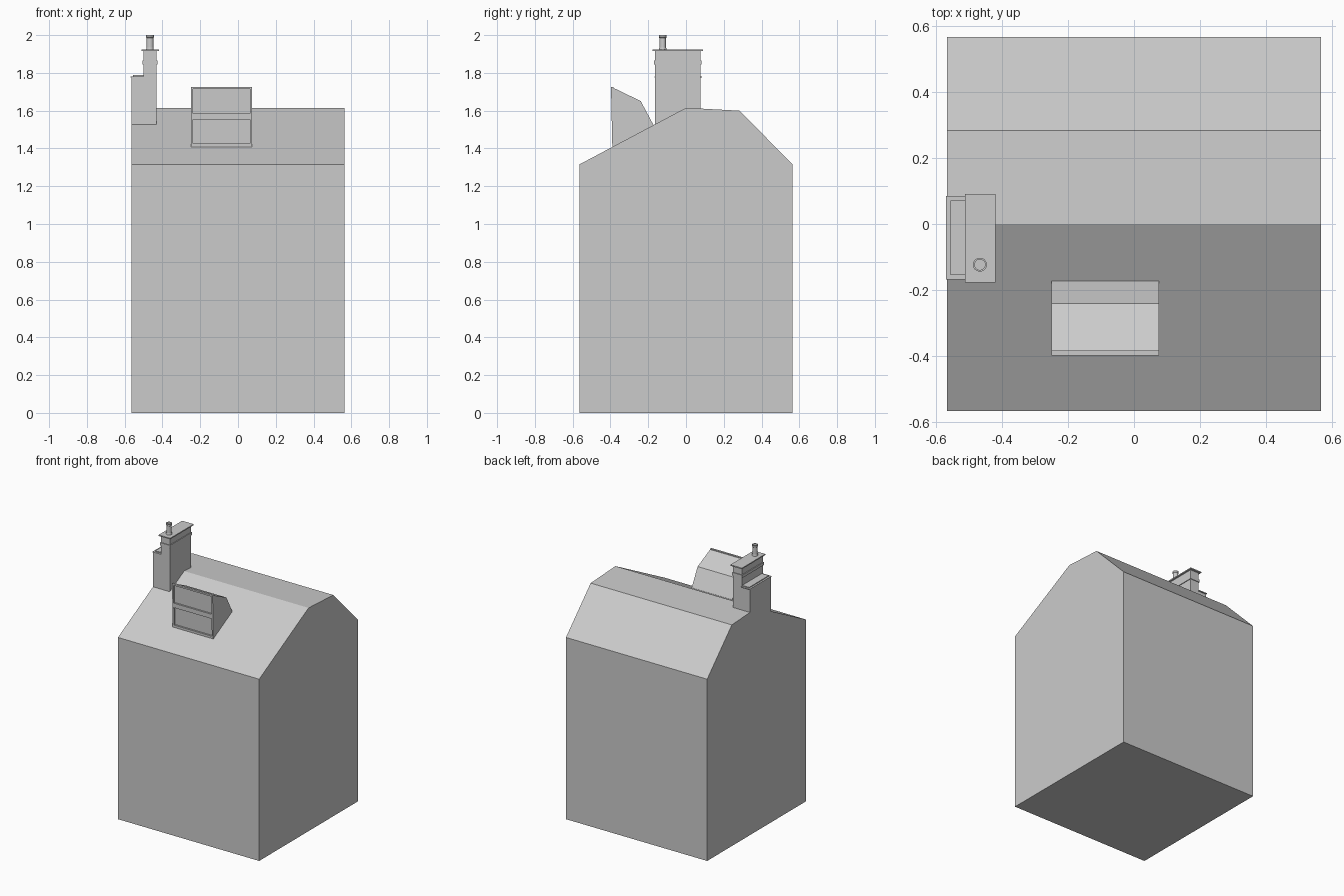
import bpy, bmesh, math

if "Cube" in bpy.data.objects:
    bpy.data.objects.remove(bpy.data.objects["Cube"])


def finish(name, bm):
    bmesh.ops.recalc_face_normals(bm, faces=bm.faces)
    me = bpy.data.meshes.new(name)
    bm.to_mesh(me)
    bm.free()
    ob = bpy.data.objects.new(name, me)
    bpy.context.collection.objects.link(ob)
    return ob


def prism(name, profile, x0, x1, skip=()):
    """Extrude a (y, z) profile along x; profile edges in skip stay open."""
    bm = bmesh.new()
    a = [bm.verts.new((x0, y, z)) for y, z in profile]
    b = [bm.verts.new((x1, y, z)) for y, z in profile]
    bm.faces.new(a)
    bm.faces.new(b[::-1])
    n = len(profile)
    for i in range(n):
        j = (i + 1) % n
        if i not in skip:
            bm.faces.new((a[i], b[i], b[j], a[j]))
    return finish(name, bm)


def box(name, x0, x1, y0, y1, z0, z1):
    return prism(name, [(y0, z0), (y1, z0), (y1, z1), (y0, z1)], x0, x1)


def roof_z(y):
    return 1.615 + 0.531 * y if y < 0 else 1.615 - 0.054 * y


# House body with asymmetric roof
H = 0.565
prism("house_body", [(-H, 0), (H, 0), (H, 1.315), (0.283, 1.6),
                     (0, 1.615), (-H, 1.315)], -H, H)

# Dormer, with a slightly leaning front
DX0, DX1 = -0.25, 0.075


def front_y(z):
    return -0.39 - 0.022 * (z - 1.405)


def bar(name, x0, x1, z0, z1, depth=0.014, out=0.0):
    f0, f1 = front_y(z0) - out, front_y(z1) - out
    prism(name, [(f0, z0), (f0 + depth, z0), (f1 + depth, z1), (f1, z1)], x0, x1)


g = 0.012
prism("dormer_body", [(front_y(1.405) + g, roof_z(-0.378)), (-0.172, roof_z(-0.172)),
                      (-0.24, 1.651), (front_y(1.72) + g, 1.721)], DX0, DX1, skip=(0,))

# Window frame around two recessed panes
for side, x in (("left", DX0), ("right", DX1 - 0.011)):
    bar("dormer_frame_" + side, x, x + 0.011, 1.405, 1.726)
bar("dormer_frame_top", DX0 + 0.011, DX1 - 0.011, 1.714, 1.726)
bar("dormer_frame_middle", DX0 + 0.011, DX1 - 0.011, 1.552, 1.585)
bar("dormer_sill", DX0 + 0.011, DX1 - 0.011, 1.405, 1.425)

# Chimney base, following the roof line
CY0, CY1 = -0.164, 0.076
prism("chimney_base", [(CY0, roof_z(CY0)), (0, 1.615), (CY1, roof_z(CY1)),
                       (CY1, 1.78), (CY0, 1.78)], -H, -0.431, skip=(0, 1))
# Shoulder ledge beside the stack
box("chimney_ledge", -0.568, -0.5, CY0 - 0.004, CY1 + 0.008, 1.776, 1.782)
box("chimney_ledge_top", -0.555, -0.5, CY0 + 0.01, CY1 - 0.005, 1.782, 1.788)
# Upper stack, band and cap
box("chimney_stack", -0.5, -0.431, CY0, CY1, 1.78, 1.916)
box("chimney_band", -0.506, -0.426, CY0 - 0.005, CY1 + 0.005, 1.845, 1.866)
box("chimney_cap", -0.511, -0.419, CY0 - 0.013, CY1 + 0.015, 1.915, 1.923)

# Chimney pot, lathed with a rim and hollow top
pot_profile = [(0.021, 1.92), (0.018, 1.935), (0.018, 1.985), (0.021, 1.989),
               (0.021, 2.0), (0.016, 2.0), (0.016, 1.96)]
bm = bmesh.new()
N = 16
rings = [[bm.verts.new((-0.466 + r * math.cos(2 * math.pi * k / N),
                        -0.123 + r * math.sin(2 * math.pi * k / N), z))
          for k in range(N)] for r, z in pot_profile]
for p, q in zip(rings, rings[1:]):
    for k in range(N):
        m = (k + 1) % N
        bm.faces.new((p[k], p[m], q[m], q[k]))
bm.faces.new(rings[0])
bm.faces.new(rings[-1])
finish("chimney_pot", bm)
